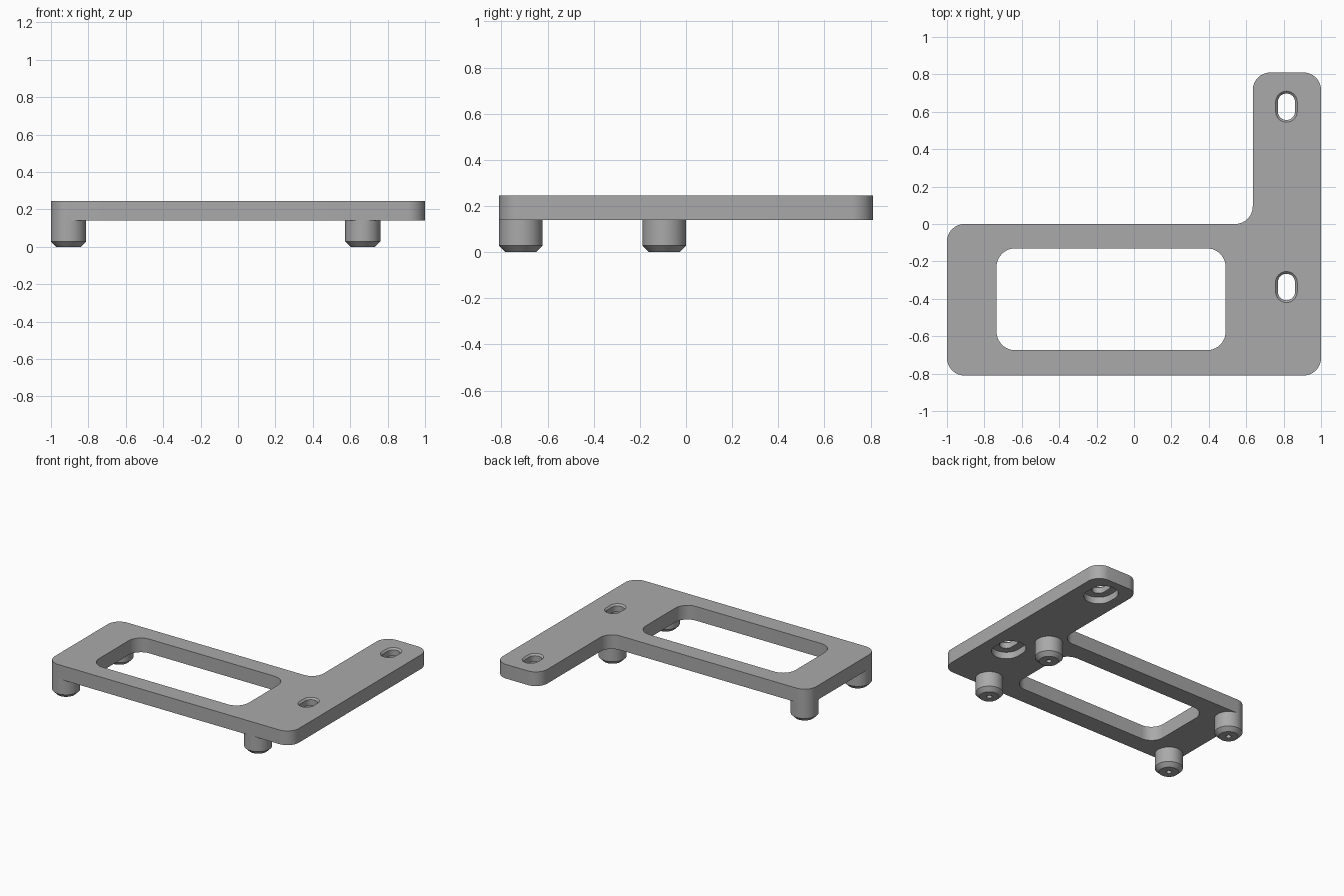
import bpy, bmesh
from math import pi, cos, sin
from mathutils import Vector

cube = bpy.data.objects.get("Cube")
if cube:
    bpy.data.objects.remove(cube, do_unlink=True)

grey = bpy.data.materials.new("mid grey")
grey.use_nodes = True
colour = (0.4, 0.4, 0.4, 1)
grey.diffuse_color = colour
grey.node_tree.nodes["Principled BSDF"].inputs["Base Color"].default_value = colour

BOTTOM, TOP = 0.14, 0.245


def rounded(corners, radius, steps=10):
    """Outline of a right-angled polygon with every corner rounded."""
    pts = []
    for i, corner in enumerate(corners):
        p = Vector(corner)
        a = (Vector(corners[i - 1]) - p).normalized() * radius
        b = (Vector(corners[(i + 1) % len(corners)]) - p).normalized() * radius
        for k in range(steps + 1):
            t = k / steps * pi / 2
            pts.append(p + a * (1 - sin(t)) + b * (1 - cos(t)))
    return pts


def slot(cx, cy, radius, straight, steps=16):
    """Outline of a round-ended slot running along y."""
    pts = []
    for end, start in ((1, 0), (-1, pi)):
        for k in range(steps + 1):
            t = start + pi * k / steps
            pts.append(Vector((cx + radius * cos(t),
                               cy + end * straight / 2 + radius * sin(t))))
    return pts


def make_object(name, bm):
    bmesh.ops.recalc_face_normals(bm, faces=bm.faces)
    mesh = bpy.data.meshes.new(name)
    bm.to_mesh(mesh)
    bm.free()
    mesh.materials.append(grey)
    obj = bpy.data.objects.new(name, mesh)
    bpy.context.collection.objects.link(obj)
    return obj


def loft(name, layers):
    """Solid through matching outlines, each given as (points, height)."""
    bm = bmesh.new()
    rings = [[bm.verts.new((p.x, p.y, z)) for p in pts] for pts, z in layers]
    for low, high in zip(rings, rings[1:]):
        for i in range(len(low)):
            bm.faces.new((low[i - 1], low[i], high[i], high[i - 1]))
    bm.faces.new(rings[0])
    bm.faces.new(rings[-1])
    return make_object(name, bm)


def smooth(obj):
    bpy.ops.object.select_all(action="DESELECT")
    obj.select_set(True)
    bpy.context.view_layer.objects.active = obj
    bpy.ops.object.shade_smooth_by_angle(angle=pi / 6)


def cut(target, cutter):
    mod = target.modifiers.new(cutter.name, "BOOLEAN")
    mod.operation, mod.solver, mod.object = "DIFFERENCE", "EXACT", cutter
    bpy.context.view_layer.objects.active = target
    bpy.ops.object.modifier_apply(modifier=mod.name)
    bpy.data.objects.remove(cutter, do_unlink=True)


# L-shaped plate
outline = rounded([(-1, -0.81), (1, -0.81), (1, 0.81), (0.635, 0.81),
                   (0.635, 0), (-1, 0)], 0.094)
plate = loft("plate", [(outline, BOTTOM), (outline, TOP)])

# Rectangular window
window = rounded([(-0.735, -0.675), (0.49, -0.675), (0.49, -0.13), (-0.735, -0.13)], 0.1)
cut(plate, loft("window_cutter", [(window, 0), (window, 1)]))

# Mounting slots with a bevelled rim, counterbored from below
for y in (0.627, -0.337):
    wide, narrow, bore = (slot(0.815, y, r, 0.05) for r in (0.058, 0.046, 0.1))
    cut(plate, loft("slot_cutter", [(bore, 0), (bore, 0.19), (narrow, 0.19),
                                    (narrow, TOP - 0.012), (wide, TOP), (wide, 1)]))
smooth(plate)

# Legs: turned posts with a bevelled foot and a blind pilot hole
PROFILE = [(0, 0.08), (0.018, 0.08), (0.018, 0), (0.066, 0), (0.094, 0.028), (0.094, BOTTOM)]
for side, x in (("right", -0.906), ("left", 0.667)):
    for end, y in (("front", -0.716), ("back", -0.094)):
        bm = bmesh.new()
        verts = [bm.verts.new((r, 0, z)) for r, z in PROFILE]
        edges = [bm.edges.new(pair) for pair in zip(verts, verts[1:])]
        bmesh.ops.spin(bm, geom=verts + edges, cent=(0, 0, 0), axis=(0, 0, 1),
                       angle=2 * pi, steps=40, use_duplicate=False)
        bmesh.ops.remove_doubles(bm, verts=bm.verts, dist=0.0005)
        leg = make_object(f"{end}_{side}_leg", bm)
        leg.location = (x, y, 0)
        smooth(leg)
